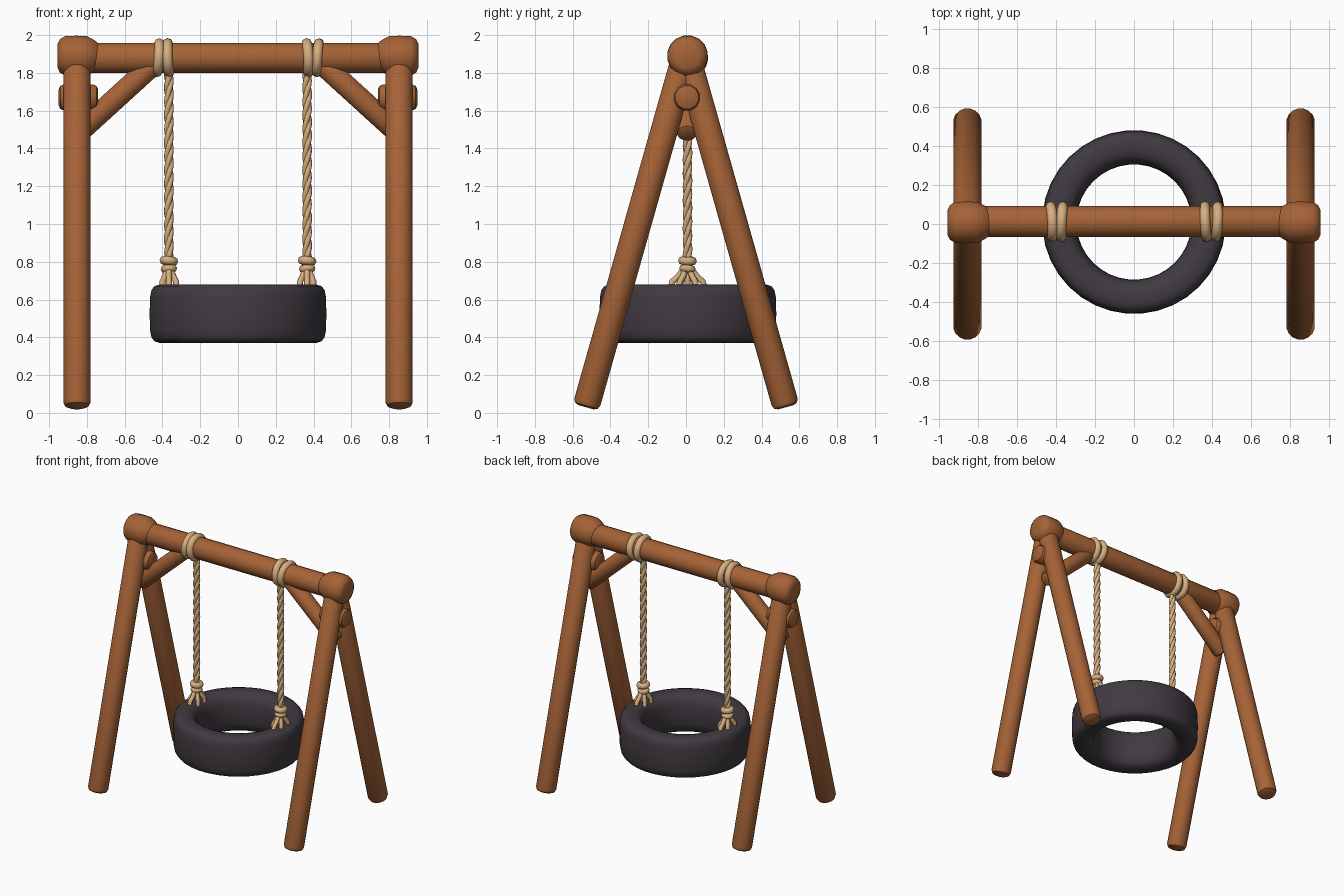
import bpy, bmesh, math
from mathutils import Vector

if "Cube" in bpy.data.objects:
    bpy.data.objects.remove(bpy.data.objects["Cube"])


def material(name, rgb):
    m = bpy.data.materials.new(name)
    m.diffuse_color = (*rgb, 1)
    m.use_nodes = True
    m.node_tree.nodes["Principled BSDF"].inputs["Base Color"].default_value = m.diffuse_color
    return m


WOOD = material("warm brown wood", (0.38, 0.125, 0.038))
ROPE = material("tan rope", (0.68, 0.43, 0.215))
RUBBER = material("dark rubber", (0.052, 0.043, 0.053))


def finish(ob, mat, angle=40):
    ob.data.materials.clear()
    ob.data.materials.append(mat)
    bpy.ops.object.select_all(action='DESELECT')
    ob.select_set(True)
    bpy.context.view_layer.objects.active = ob
    bpy.ops.object.shade_smooth_by_angle(angle=math.radians(angle))
    return ob


def lathe(name, profile, mat, origin, axis=(0, 0, 1), segs=16, closed=False, angle=40):
    """Turn a (radius, height) profile around an axis."""
    bm = bmesh.new()
    rings = []
    for i in range(segs):
        a = 2 * math.pi * (i + 0.5) / segs
        rings.append([bm.verts.new((r * math.cos(a), r * math.sin(a), h)) for r, h in profile])
    n = len(profile)
    for i in range(segs):
        A, B = rings[i], rings[(i + 1) % segs]
        for j in range(n if closed else n - 1):
            k = (j + 1) % n
            bm.faces.new((A[j], B[j], B[k], A[k]))
    bmesh.ops.remove_doubles(bm, verts=bm.verts, dist=1e-5)
    bmesh.ops.recalc_face_normals(bm, faces=bm.faces)
    me = bpy.data.meshes.new(name)
    bm.to_mesh(me)
    bm.free()
    ob = bpy.data.objects.new(name, me)
    bpy.context.collection.objects.link(ob)
    ob.location = origin
    ob.rotation_mode = 'QUATERNION'
    ob.rotation_quaternion = Vector((0, 0, 1)).rotation_difference(Vector(axis).normalized())
    return finish(ob, mat, angle)


def log(name, p0, p1, r, bev=0.03, segs=16):
    """Round pole with softened ends."""
    d = Vector(p1) - Vector(p0)
    L = d.length
    prof = [(0, 0), (r - bev, 0), (r - bev * 0.3, bev * 0.3), (r, bev),
            (r, L - bev), (r - bev * 0.3, L - bev * 0.3), (r - bev, L), (0, L)]
    return lathe(name, prof, WOOD, p0, d, segs)


def ring(name, centre, axis, R, r):
    prof = [(R + r * math.cos(t * math.pi / 4), r * math.sin(t * math.pi / 4)) for t in range(8)]
    return lathe(name, prof, ROPE, centre, axis, 20, True, 60)


def strands(name, paths, r):
    """Tubes along several point paths, as one mesh."""
    cu = bpy.data.curves.new(name, 'CURVE')
    cu.dimensions = '3D'
    cu.bevel_depth = r
    cu.bevel_resolution = 2
    cu.use_fill_caps = True
    for pts in paths:
        sp = cu.splines.new('POLY')
        sp.points.add(len(pts) - 1)
        for p, co in zip(sp.points, pts):
            p.co = (*co, 1)
    ob = bpy.data.objects.new(name, cu)
    bpy.context.collection.objects.link(ob)
    bpy.ops.object.select_all(action='DESELECT')
    ob.select_set(True)
    bpy.context.view_layer.objects.active = ob
    bpy.ops.object.convert(target='MESH')
    return finish(bpy.context.object, ROPE, 60)


Y = 0.008   # centre line of the hanging parts

# top beam
log("top_beam", (-0.92, 0.012, 1.88), (0.92, 0.012, 1.88), 0.081)

for s, side in ((-1, "left"), (1, "right")):
    # end joint, a fat rounded collar on the beam
    prof = [(0, 0), (0.065, 0), (0.09, 0.012), (0.107, 0.04), (0.109, 0.10),
            (0.107, 0.155), (0.085, 0.195), (0.06, 0.225), (0, 0.225)]
    lathe(side + "_joint", prof, WOOD, (s * 0.955, Y, 1.89), (-s, 0, 0), 16)

    # A-frame legs
    for f, end in ((-1, "front"), (1, "back")):
        log(f"{side}_{end}_leg", (s * 0.853, f * 0.53, 0.03), (s * 0.853, f * 0.015, 1.85), 0.073)

    # diagonal brace and the peg holding it
    log(side + "_brace", (s * 0.855, 0.005, 1.475), (s * 0.43, 0.005, 1.862), 0.06, 0.025, 12)
    log(side + "_brace_peg", (s * 0.74, 0.005, 1.67), (s * 0.95, 0.005, 1.67), 0.072, 0.03, 12)

    # rope wraps round the beam
    ring(side + "_inner_wrap", (s * 0.368, 0.012, 1.88), (1, 0.06 * s, 0.05), 0.078, 0.027)
    ring(side + "_outer_wrap", (s * 0.423, 0.012, 1.88), (1, -0.05 * s, -0.07), 0.077, 0.027)

    # twisted hanging rope
    x = s * 0.366
    paths = []
    for k in range(3):
        pts = []
        for i in range(61):
            a = 2 * math.pi * (k / 3 + i / 60 * 5)
            pts.append((x + 0.011 * math.cos(a), Y + 0.011 * math.sin(a), 0.74 + 1.09 * i / 60))
        paths.append(pts)
    strands(side + "_rope", paths, 0.015)

    # knot above the tyre
    ring(side + "_upper_knot", (x, Y, 0.805), (0.1, 0.05, 1), 0.027, 0.023)
    ring(side + "_lower_knot", (x, Y, 0.763), (-0.08, 0.1, 1), 0.023, 0.021)

    # splayed strands gripping the tyre
    ends = [(0.0, 0.09), (0.0, -0.09), (0.035, 0.045), (0.035, -0.045),
            (-0.04, 0.04), (-0.04, -0.04), (0.0, 0.0)]
    paths = [[(x + s * dx * 0.2, Y + dy * 0.2, 0.765),
              (x + s * dx * 0.6, Y + dy * 0.55, 0.722),
              (x + s * dx * 0.95, Y + dy * 0.9, 0.695),
              (x + s * dx, Y + dy, 0.66)] for dx, dy in ends]
    strands(side + "_rope_ends", paths, 0.016)

# tyre seat
half = [(0.295, 0.0), (0.297, 0.07), (0.31, 0.118), (0.335, 0.145), (0.37, 0.155),
        (0.415, 0.155), (0.444, 0.146), (0.460, 0.125), (0.467, 0.09), (0.470, 0.0)]
tyre = half + [(r, -h) for r, h in reversed(half[1:-1])]
lathe("tyre_seat", tyre, RUBBER, (0, 0.01, 0.525), segs=36, closed=True, angle=60)
